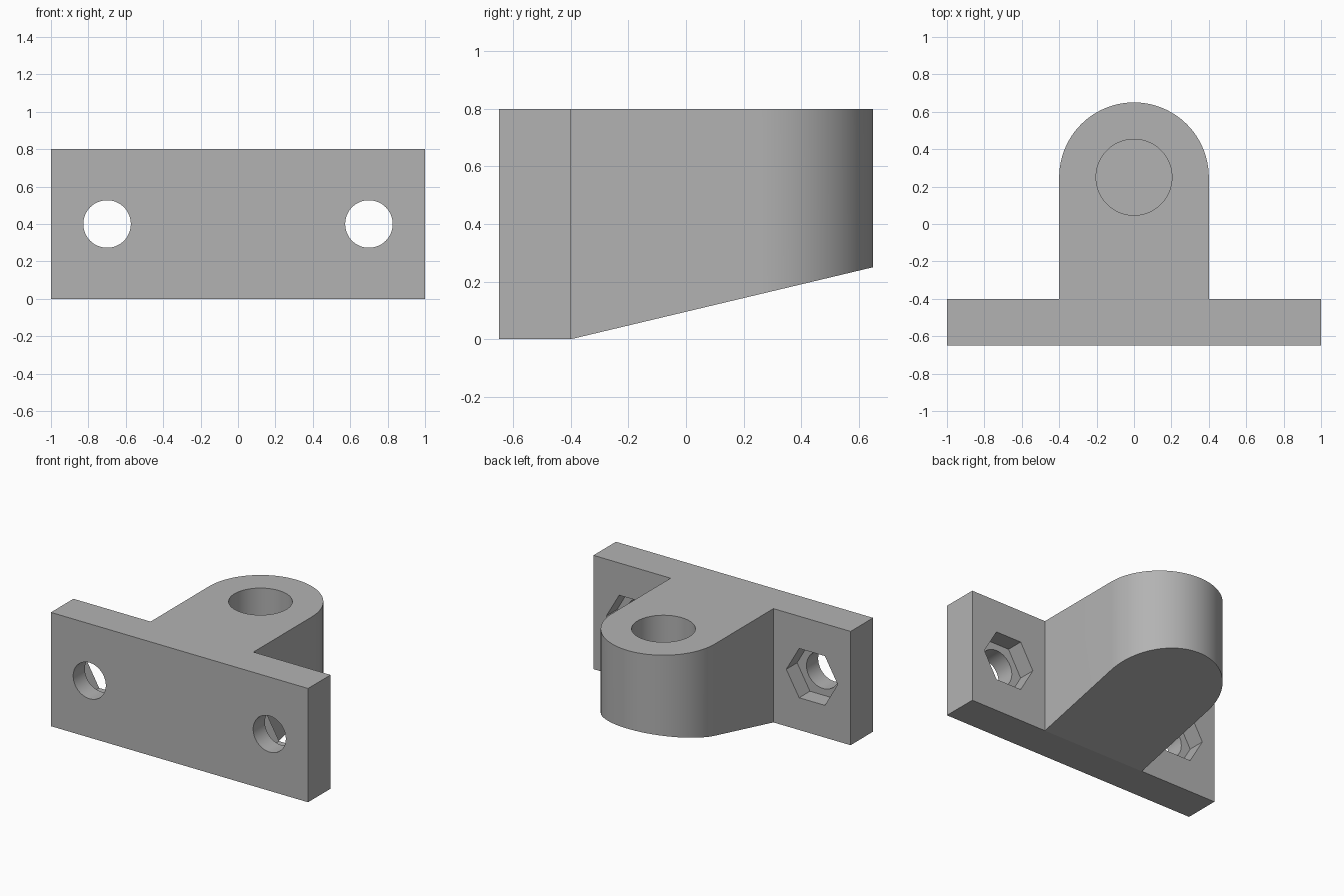
import bpy, bmesh, math

cube = bpy.data.objects.get("Cube")
if cube:
    bpy.data.objects.remove(cube, do_unlink=True)

grey = bpy.data.materials.new("plain grey")
grey.use_nodes = True
colour = (0.45, 0.45, 0.45, 1)
grey.diffuse_color = colour
grey.node_tree.nodes["Principled BSDF"].inputs["Base Color"].default_value = colour

WIDTH, HEIGHT = 2.0, 0.8
FRONT, PLATE_BACK = -0.65, -0.4
LUG_R, LUG_Y, LUG_TIP_Z = 0.4, 0.25, 0.25


def prism(name, outline, bottom, top):
    """Extrude an (x, y) outline between two heights."""
    bm = bmesh.new()
    base = bm.faces.new([bm.verts.new((x, y, bottom)) for x, y in outline])
    up = bmesh.ops.extrude_face_region(bm, geom=[base])["geom"]
    for v in up:
        if isinstance(v, bmesh.types.BMVert):
            v.co.z = top
    bmesh.ops.recalc_face_normals(bm, faces=bm.faces)
    mesh = bpy.data.meshes.new(name)
    bm.to_mesh(mesh)
    bm.free()
    mesh.materials.append(grey)
    obj = bpy.data.objects.new(name, mesh)
    bpy.context.collection.objects.link(obj)
    return obj


def circle(radius, sides):
    return [(radius * math.cos(2 * math.pi * i / sides),
             radius * math.sin(2 * math.pi * i / sides)) for i in range(sides)]


# Bracket outline: wide mounting plate with a round-ended lug behind it
half = WIDTH / 2
arc = [(LUG_R * math.cos(math.pi * i / 64), LUG_Y + LUG_R * math.sin(math.pi * i / 64))
       for i in range(65)]
outline = [(-half, FRONT), (half, FRONT), (half, PLATE_BACK), (LUG_R, PLATE_BACK),
           *arc, (-LUG_R, PLATE_BACK), (-half, PLATE_BACK)]
bracket = prism("mounting_bracket", outline, 0, HEIGHT)

# Sloped underside of the lug
slope = LUG_TIP_Z / (LUG_Y + LUG_R - PLATE_BACK)
for v in bracket.data.vertices:
    if v.co.z < 0.01:
        v.co.z = max(0, (v.co.y - PLATE_BACK) * slope)
bm = bmesh.new()
bm.from_mesh(bracket.data)
underside = [f for f in bm.faces if f.normal.z < -0.5]
front_edge = [v for v in bm.verts if abs(v.co.y - PLATE_BACK) < 1e-4
              and abs(v.co.x) < LUG_R + 0.01 and v.co.z < 0.01]
bmesh.utils.face_split(underside[0], front_edge[0], front_edge[1])
bm.normal_update()
bm.to_mesh(bracket.data)
bm.free()

# Blind vertical bore in the lug
cutters = [prism("bore_cutter", circle(0.203, 96), 0.3, 1)]
cutters[0].location.y = LUG_Y

# Bolt holes with hexagonal nut pockets at the back
for side, x in (("left", 0.7), ("right", -0.7)):
    for kind, shape, start, end in (("hole", circle(0.127, 64), -0.8, -0.3),
                                    ("nut_pocket", circle(0.2, 6), PLATE_BACK - 0.12, -0.3)):
        cutter = prism(f"{side}_{kind}_cutter", shape, -end, -start)
        cutter.rotation_euler.x = math.pi / 2
        cutter.location = (x, 0, HEIGHT / 2)
        cutters.append(cutter)

for cutter in cutters:
    cutter.hide_render = True
    cutter.hide_set(True)
    cutter.display_type = 'WIRE'
    cut = bracket.modifiers.new(cutter.name, 'BOOLEAN')
    cut.operation = 'DIFFERENCE'
    cut.solver = 'EXACT'
    cut.object = cutter

# Bake the cuts, remove the cutters, then smooth the round walls
bpy.context.view_layer.update()
baked = bpy.data.meshes.new_from_object(
    bracket.evaluated_get(bpy.context.evaluated_depsgraph_get()))
bracket.modifiers.clear()
bracket.data = baked
for cutter in cutters:
    bpy.data.objects.remove(cutter, do_unlink=True)
bpy.ops.object.select_all(action='DESELECT')
bracket.select_set(True)
bpy.context.view_layer.objects.active = bracket
bpy.ops.object.shade_smooth_by_angle(angle=math.radians(12))
